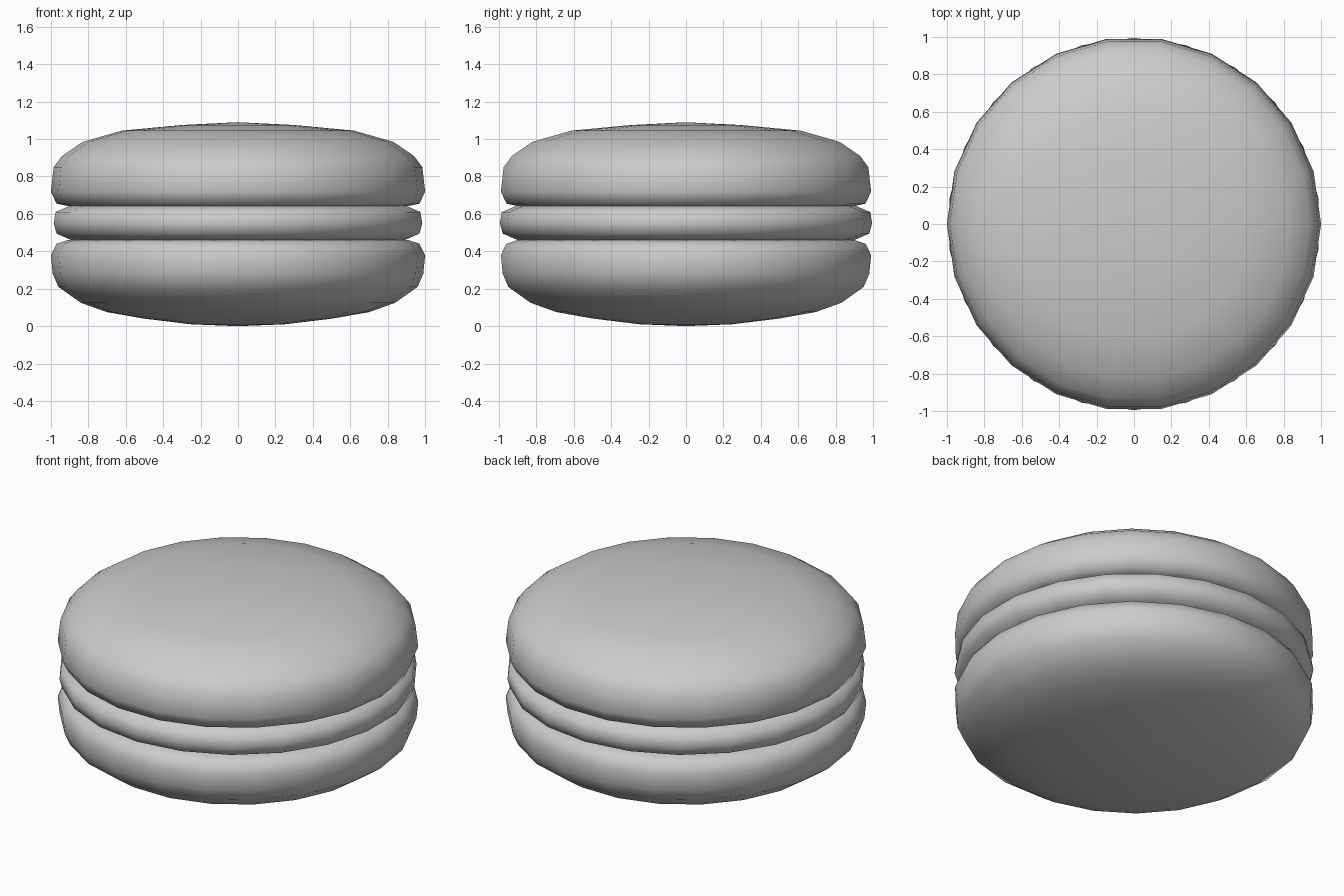
import bpy, bmesh, math

cube = bpy.data.objects.get("Cube")
if cube:
    bpy.data.objects.remove(cube, do_unlink=True)

SIDES = 22

biscuit = bpy.data.materials.new("plain_grey")
biscuit.use_nodes = True
grey = (0.6, 0.6, 0.6, 1)
biscuit.diffuse_color = grey
biscuit.node_tree.nodes["Principled BSDF"].inputs["Base Color"].default_value = grey


def lathe(name, profile, turn=0.0):
    """Spin a (radius, height) profile, bottom to top, into a closed round part."""
    bm = bmesh.new()
    rings = []
    for r, z in profile:
        if r == 0:
            rings.append([bm.verts.new((0, 0, z))] * SIDES)
            continue
        angles = [turn + 2 * math.pi * i / SIDES for i in range(SIDES)]
        rings.append([bm.verts.new((r * math.cos(a), r * math.sin(a), z)) for a in angles])
    for low, high in zip(rings, rings[1:]):
        for i in range(SIDES):
            j = (i + 1) % SIDES
            corners = dict.fromkeys((low[i], low[j], high[j], high[i]))
            bm.faces.new(list(corners))
    bmesh.ops.recalc_face_normals(bm, faces=bm.faces)
    for face in bm.faces:
        face.smooth = True
    mesh = bpy.data.meshes.new(name)
    bm.to_mesh(mesh)
    bm.free()
    mesh.materials.append(biscuit)
    obj = bpy.data.objects.new(name, mesh)
    bpy.context.collection.objects.link(obj)
    return obj


# Domed lower shell
lathe("lower_shell", [(0, 0), (0.25, 0.01), (0.5, 0.04), (0.7, 0.075), (0.84, 0.125),
                      (0.96, 0.21), (0.99, 0.28), (1.0, 0.38), (0.97, 0.44),
                      (0.91, 0.46), (0, 0.46)])

# Filling between the shells
lathe("filling", [(0, 0.455), (0.9, 0.46), (0.98, 0.495), (0.995, 0.55),
                  (0.985, 0.61), (0.91, 0.642), (0, 0.645)], math.pi / SIDES)

# Domed upper shell
lathe("upper_shell", [(0, 0.64), (0.91, 0.642), (0.97, 0.655), (1.0, 0.72),
                      (0.985, 0.85), (0.94, 0.91), (0.83, 0.985), (0.62, 1.045),
                      (0.3, 1.075), (0, 1.09)])
